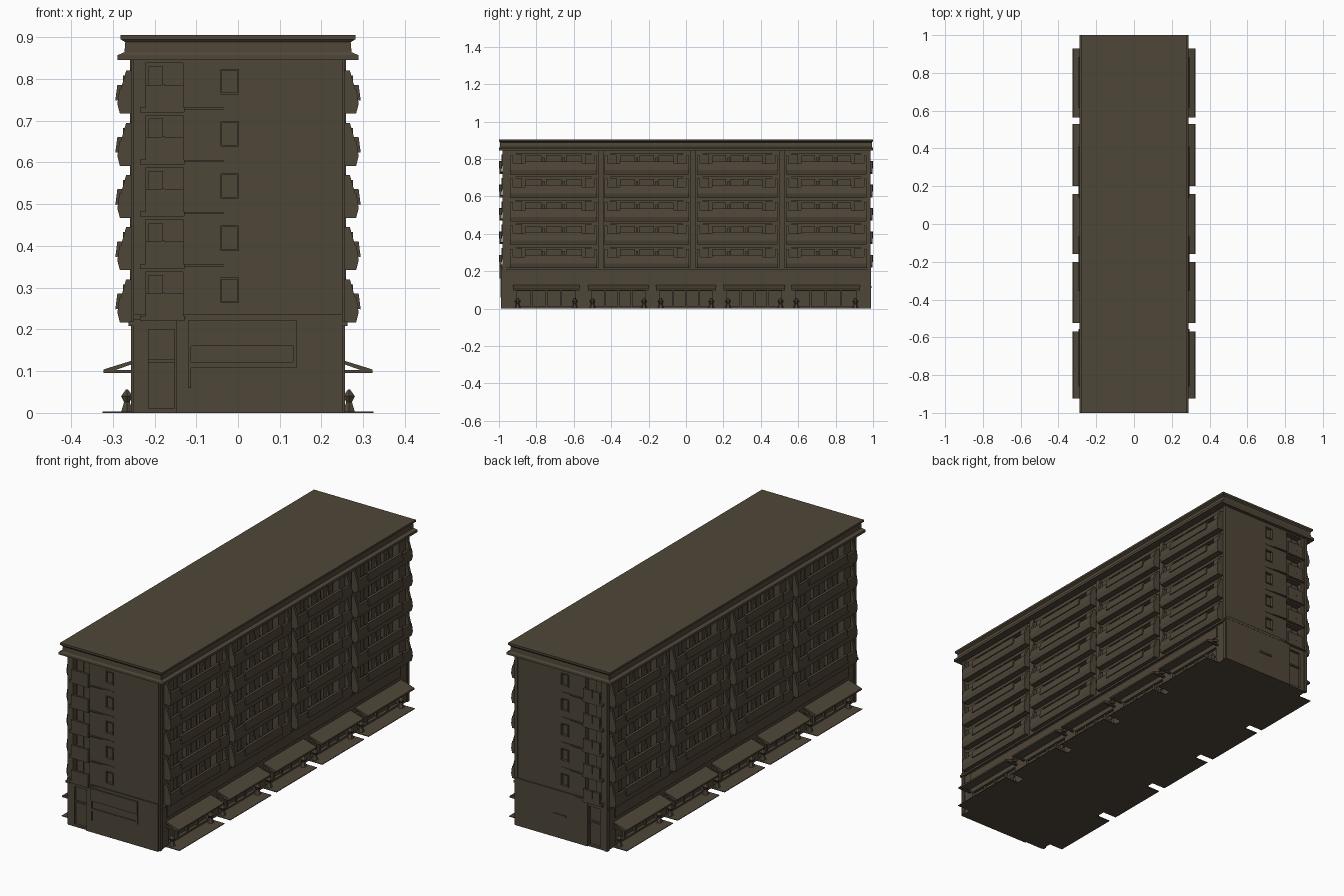
import bpy, bmesh, math
from mathutils import Matrix, Vector

cube = bpy.data.objects.get("Cube")
if cube:
    bpy.data.objects.remove(cube, do_unlink=True)

BROWN = (0.078, 0.061, 0.040, 1)
mat = bpy.data.materials.new("brown masonry")
mat.use_nodes = True
mat.diffuse_color = BROWN
bsdf = mat.node_tree.nodes["Principled BSDF"]
bsdf.inputs["Base Color"].default_value = BROWN
bsdf.inputs["Roughness"].default_value = 0.9

FLOORS = [0.22 + 0.125 * i for i in range(5)]
BAYS = [(-0.94, -0.475), (-0.435, 0.015), (0.06, 0.49), (0.535, 0.965)]
SHOPS = [(-0.925, -0.57), (-0.525, -0.2), (-0.16, 0.16), (0.2, 0.53), (0.565, 0.93)]
SIDES = (-1, 1)


def finish(name, bm):
    bmesh.ops.recalc_face_normals(bm, faces=bm.faces)
    me = bpy.data.meshes.new(name)
    bm.to_mesh(me)
    bm.free()
    me.materials.append(mat)
    ob = bpy.data.objects.new(name, me)
    bpy.context.collection.objects.link(ob)
    return ob


def box(bm, x, y, z):
    """Add a box given its (low, high) range on each axis."""
    size = [abs(r[1] - r[0]) for r in (x, y, z)]
    mid = [(r[0] + r[1]) / 2 for r in (x, y, z)]
    m = Matrix.Translation(mid) @ Matrix.Diagonal((*size, 1))
    bmesh.ops.create_cube(bm, size=1, matrix=m)


def prism(bm, profile, y0, y1, side):
    """Sweep an x-z profile along y on one long side."""
    face = bm.faces.new([bm.verts.new((side * x, y0, z)) for x, z in profile])
    out = bmesh.ops.extrude_face_region(bm, geom=[face])["geom"]
    verts = [g for g in out if isinstance(g, bmesh.types.BMVert)]
    bmesh.ops.translate(bm, verts=verts, vec=(0, y1 - y0, 0))


def sx(s, a, b):
    return (s * a, s * b)


# Main block with recessed loggias, shopfronts and end windows
bm = bmesh.new()
box(bm, (-0.25, 0.25), (-0.982, 0.982), (0, 0.87))
block = finish("main_block", bm)

bm = bmesh.new()
for s in SIDES:
    for z in FLOORS:
        for a, b in BAYS:
            box(bm, sx(s, 0.222, 0.3), (a + 0.03, b - 0.03), (z + 0.015, z + 0.108))
        box(bm, (-0.04, 0.0), sx(s, 0.97, 1.1), (z + 0.045, z + 0.102))
        box(bm, (-0.222, -0.132), sx(s, 0.955, 1.1), (z + 0.025, z + 0.118))
    for a, b in SHOPS:
        box(bm, sx(s, 0.235, 0.3), (a + 0.02, b - 0.02), (0.012, 0.095))
    box(bm, (-0.215, -0.152), sx(s, 0.97, 1.1), (0.01, 0.2))
cutter = finish("recess_cutter", bm)
cutter.hide_render = True
cutter.hide_viewport = True
cutter.display_type = "WIRE"
mod = block.modifiers.new("recesses", "BOOLEAN")
mod.operation = "DIFFERENCE"
mod.solver = "EXACT"
mod.object = cutter

# Cornice: stacked rectangular rings joined into a moulding
bm = bmesh.new()
rings = [(0.25, 0.845), (0.289, 0.845), (0.289, 0.857), (0.272, 0.864),
         (0.27, 0.888), (0.281, 0.895), (0.281, 0.905)]
loops = []
for hx, z in rings:
    hy = 0.982 + min((hx - 0.25) * 0.6, 0.018)
    loops.append([bm.verts.new((i * hx, j * hy, z)) for i, j in
                  ((-1, -1), (1, -1), (1, 1), (-1, 1))])
for lo, hi in zip(loops, loops[1:]):
    for k in range(4):
        n = (k + 1) % 4
        bm.faces.new((lo[k], lo[n], hi[n], hi[k]))
bm.faces.new(loops[0][::-1])
bm.faces.new(loops[-1])
finish("roof_cornice", bm)

# Long-side balconies: sloping parapet, side cheeks, posts
parapets, cheeks, windows = bmesh.new(), bmesh.new(), bmesh.new()
for s in SIDES:
    for z in FLOORS:
        for a, b in BAYS:
            front = [(0.24, z - 0.003), (0.283, z - 0.003), (0.289, z + 0.02),
                     (0.284, z + 0.056), (0.272, z + 0.056), (0.272, z + 0.012), (0.24, z + 0.012)]
            prism(parapets, front, a, b, s)
            # stepped panel standing on the middle of the parapet
            prism(parapets, [(0.283, z + 0.03), (0.294, z + 0.028), (0.289, z + 0.066),
                             (0.276, z + 0.066)], a + 0.08, b - 0.08, s)
            cheek = [(0.22, z), (0.284, z), (0.28, z + 0.058), (0.268, z + 0.1), (0.22, z + 0.1)]
            for y in (a, b - 0.014):
                prism(cheeks, cheek, y, y + 0.014, s)
            # flanking wall panels beside the openings
            for y in (a + 0.014, b - 0.064):
                box(cheeks, sx(s, 0.225, 0.258), (y, y + 0.05), (z + 0.012, z + 0.104))
            # window units and slender posts
            w = (b - a - 0.14) / 3
            for k in range(3):
                y = a + 0.07 + k * w
                box(windows, sx(s, 0.215, 0.238), (y + 0.012, y + w - 0.012), (z + 0.03, z + 0.098))
                box(windows, sx(s, 0.236, 0.241), (y + w / 2 - 0.004, y + w / 2 + 0.004),
                    (z + 0.03, z + 0.098))
            for k in (1, 2):
                y = a + 0.07 + k * w
                box(cheeks, sx(s, 0.264, 0.276), (y - 0.006, y + 0.006), (z + 0.05, z + 0.088))
finish("balcony_parapets", parapets)
finish("balcony_cheeks", cheeks)
finish("balcony_windows", windows)

# Pilasters between bays, and a ledge above the shops
bm = bmesh.new()
for s in SIDES:
    for y in (-0.455, 0.038, 0.512):
        box(bm, sx(s, 0.24, 0.259), (y - 0.014, y + 0.014), (0.21, 0.85))
    for y in (-0.97, 0.978):
        box(bm, sx(s, 0.24, 0.256), (y - 0.008, y + 0.008), (0, 0.85))
    box(bm, sx(s, 0.24, 0.262), (-0.985, 0.985), (0.208, 0.219))
    box(bm, sx(s, 0.24, 0.255), (-0.92, 0.92), (0.145, 0.2))
finish("pilasters_and_ledge", bm)

# Corner balconies on both ends
bm = bmesh.new()
for s in SIDES:
    for z in FLOORS:
        box(bm, (-0.235, -0.128), sx(s, 0.96, 0.997), (z, z + 0.012))
        box(bm, (-0.222, -0.13), sx(s, 0.986, 0.997), (z + 0.012, z + 0.066))
        box(bm, (-0.182, -0.176), sx(s, 0.985, 0.999), (z + 0.03, z + 0.068))
        box(bm, (-0.215, -0.18), sx(s, 0.95, 0.962), (z + 0.03, z + 0.11))
        # tapering floor ledge running toward the windows
        ledge = [(-0.13, s * 0.975), (-0.13, s * 0.993), (0.0, s * 0.983), (0.0, s * 0.975)]
        face = bm.faces.new([bm.verts.new((x, y, z + 0.006)) for x, y in ledge])
        out = bmesh.ops.extrude_face_region(bm, geom=[face])["geom"]
        bmesh.ops.translate(bm, vec=(0, 0, 0.005),
                            verts=[g for g in out if isinstance(g, bmesh.types.BMVert)])
finish("corner_balconies", bm)

# Window frames on the ends
bm = bmesh.new()
for s in SIDES:
    for z in FLOORS:
        y = sx(s, 0.975, 0.986)
        for x in (-0.042, -0.002):
            box(bm, (x, x + 0.004), y, (z + 0.043, z + 0.104))
        for dz in (0.043, 0.1):
            box(bm, (-0.042, 0.002), y, (z + dz, z + dz + 0.004))
finish("end_window_frames", bm)

# Ground storey facing on the ends
bm = bmesh.new()
for s in SIDES:
    box(bm, (-0.25, 0.25), sx(s, 0.975, 0.989), (0.222, 0.236))
    box(bm, (-0.148, 0.25), sx(s, 0.975, 0.988), (0, 0.222))
    box(bm, (-0.215, -0.152), sx(s, 0.965, 0.978), (0.12, 0.128))
# entrance surround on the front only
box(bm, (-0.12, 0.14), (-0.996, -0.98), (0.16, 0.222))
box(bm, (-0.12, 0.14), (-0.993, -0.98), (0.108, 0.122))
box(bm, (-0.12, -0.112), (-0.993, -0.98), (0.06, 0.16))
box(bm, (0.132, 0.14), (-0.993, -0.98), (0.12, 0.16))
# small service hatch on the back
box(bm, (-0.03, 0.04), (0.98, 0.993), (0.11, 0.12))
finish("ground_storey_ends", bm)

# Shop canopies with brackets, doors and paving
canopies, doors, paving = bmesh.new(), bmesh.new(), bmesh.new()
for s in SIDES:
    for a, b in SHOPS:
        prism(canopies, [(0.245, 0.12), (0.245, 0.128), (0.322, 0.104), (0.322, 0.096),
                         (0.312, 0.096)], a, b, s)
        for y in (a, b - 0.012):
            prism(canopies, [(0.245, 0.096), (0.245, 0.103), (0.318, 0.103), (0.318, 0.096)],
                  y, y + 0.012, s)
        w = (b - a - 0.04) / 4
        for k in range(1, 4):
            y = a + 0.02 + k * w
            box(doors, sx(s, 0.23, 0.245), (y - 0.006, y + 0.006), (0.01, 0.097))
        box(paving, sx(s, 0.24, 0.325), (a, b), (0, 0.003))
finish("shop_canopies", canopies)
finish("shop_mullions", doors)
finish("paving_slabs", paving)

# Planters: a tapered pot topped by a faceted shrub
bm = bmesh.new()
for s in SIDES:
    for a, b in SHOPS:
        for y in (a + 0.025, b - 0.025):
            for r1, r2, z, h in ((0.017, 0.008, 0.0, 0.026), (0.008, 0.016, 0.026, 0.014),
                                 (0.016, 0.003, 0.04, 0.016)):
                bmesh.ops.create_cone(bm, cap_ends=True, segments=6, radius1=r1, radius2=r2,
                                      depth=h, matrix=Matrix.Translation((s * 0.266, y, z + h / 2)))
finish("planters", bm)
